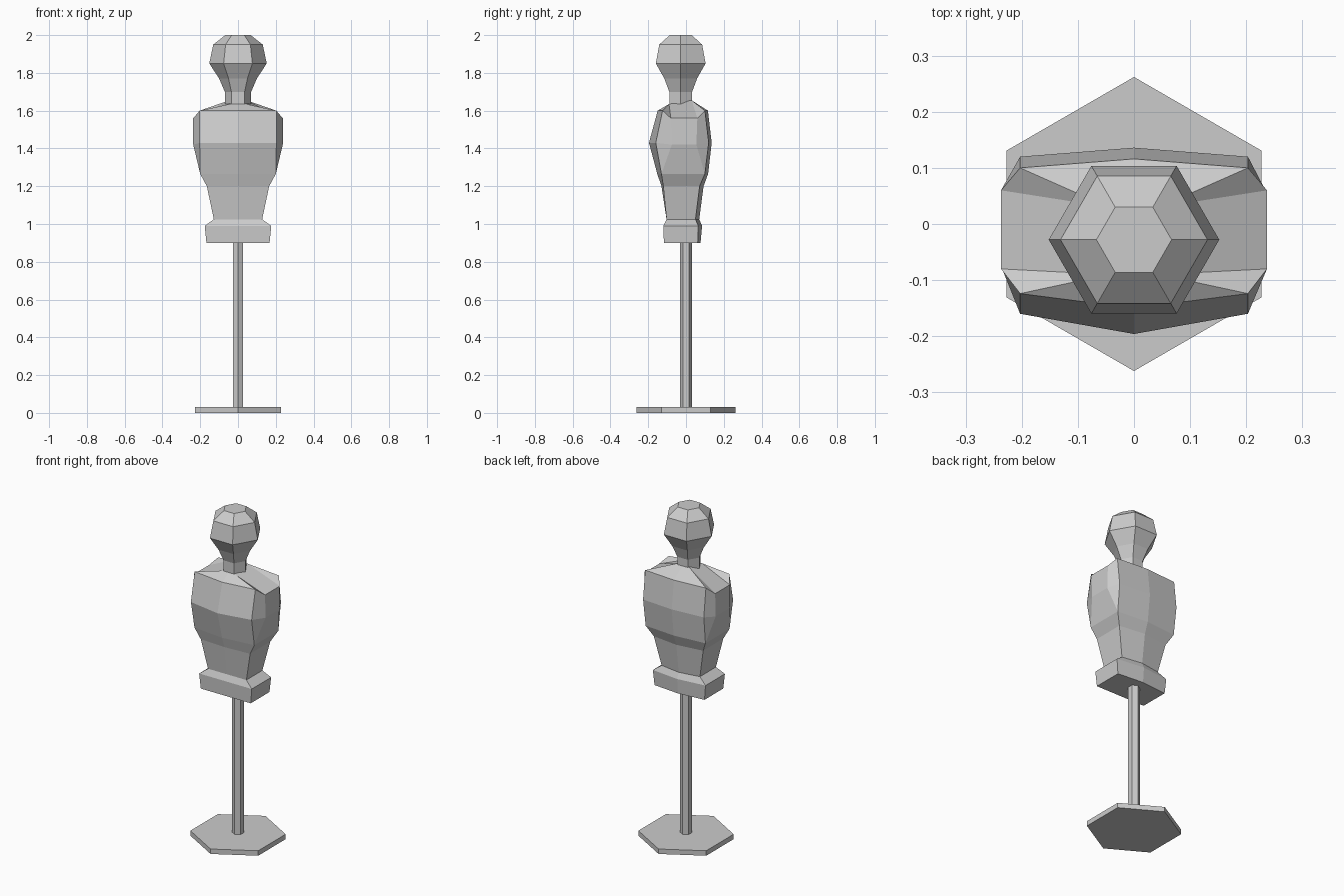
import bpy, bmesh
from math import cos, sin, pi

if "Cube" in bpy.data.objects:
    bpy.data.objects.remove(bpy.data.objects["Cube"])


def loft(name, rings):
    """Skin a stack of equal-length rings and cap both ends."""
    bm = bmesh.new()
    rows = [[bm.verts.new(p) for p in ring] for ring in rings]
    n = len(rows[0])
    for a, b in zip(rows, rows[1:]):
        for i in range(n):
            j = (i + 1) % n
            bm.faces.new((a[i], a[j], b[j], b[i]))
    bm.faces.new(rows[0][::-1])
    bm.faces.new(rows[-1])
    bmesh.ops.remove_doubles(bm, verts=bm.verts[:], dist=0.0005)
    bmesh.ops.recalc_face_normals(bm, faces=bm.faces[:])
    mesh = bpy.data.meshes.new(name)
    bm.to_mesh(mesh)
    bm.free()
    obj = bpy.data.objects.new(name, mesh)
    bpy.context.collection.objects.link(obj)
    return obj


def hexagon(r, z, y=0.0, turn=0.0):
    return [(r * cos(turn + i * pi / 3), y + r * sin(turn + i * pi / 3), z)
            for i in range(6)]


def body_ring(z, x, front_mid, front, back, back_mid, side=None):
    """Mirrored ring; side = (z, x, front y, back y) adds chamfered flanks."""
    sz, sx, sf, sb = side or (z, x, front, back)
    if side:
        flank = [(sx, sf, sz), (sx, sb, sz)]
    else:
        flank = [(x, front, z), (x, back, z)]
    half = [(x, front, z)] + flank + [(x, back, z)]
    mirrored = [(-px, py, pz) for px, py, pz in reversed(half)]
    return [(0, front_mid, z)] + half + [(0, back_mid, z)] + mirrored


# Stand
loft("base_plate", [hexagon(0.262, z, turn=pi / 2) for z in (0, 0.03)])
loft("pole", [hexagon(0.032, z, turn=pi / 2) for z in (0.03, 0.91)])

# Torso, from hips to shoulders
shoulder = body_ring(1.64, 0.045, -0.09, -0.09, 0.03, 0.03)
shoulder = [(x, y, 1.635 if y < 0 else 1.655) for x, y, z in shoulder]
loft("torso", [
    body_ring(0.90, 0.167, -0.117, -0.117, 0.062, 0.077),
    body_ring(0.99, 0.176, -0.12, -0.12, 0.065, 0.085),
    body_ring(1.025, 0.128, -0.103, -0.103, 0.05, 0.07),
    body_ring(1.20, 0.165, -0.13, -0.12, 0.072, 0.093),
    body_ring(1.265, 0.20, -0.152, -0.13, 0.10, 0.117),
    body_ring(1.43, 0.203, -0.196, -0.16, 0.12, 0.136, (1.42, 0.237, -0.075, 0.055)),
    body_ring(1.60, 0.203, -0.15, -0.124, 0.10, 0.116, (1.56, 0.237, -0.08, 0.06)),
    shoulder,
])

# Neck and head
head_profile = [(0.07, 1.635), (0.07, 1.70), (0.10, 1.77), (0.152, 1.85),
                (0.131, 1.95), (0.067, 2.0)]
loft("head", [hexagon(r, z, y=-0.028) for r, z in head_profile])
